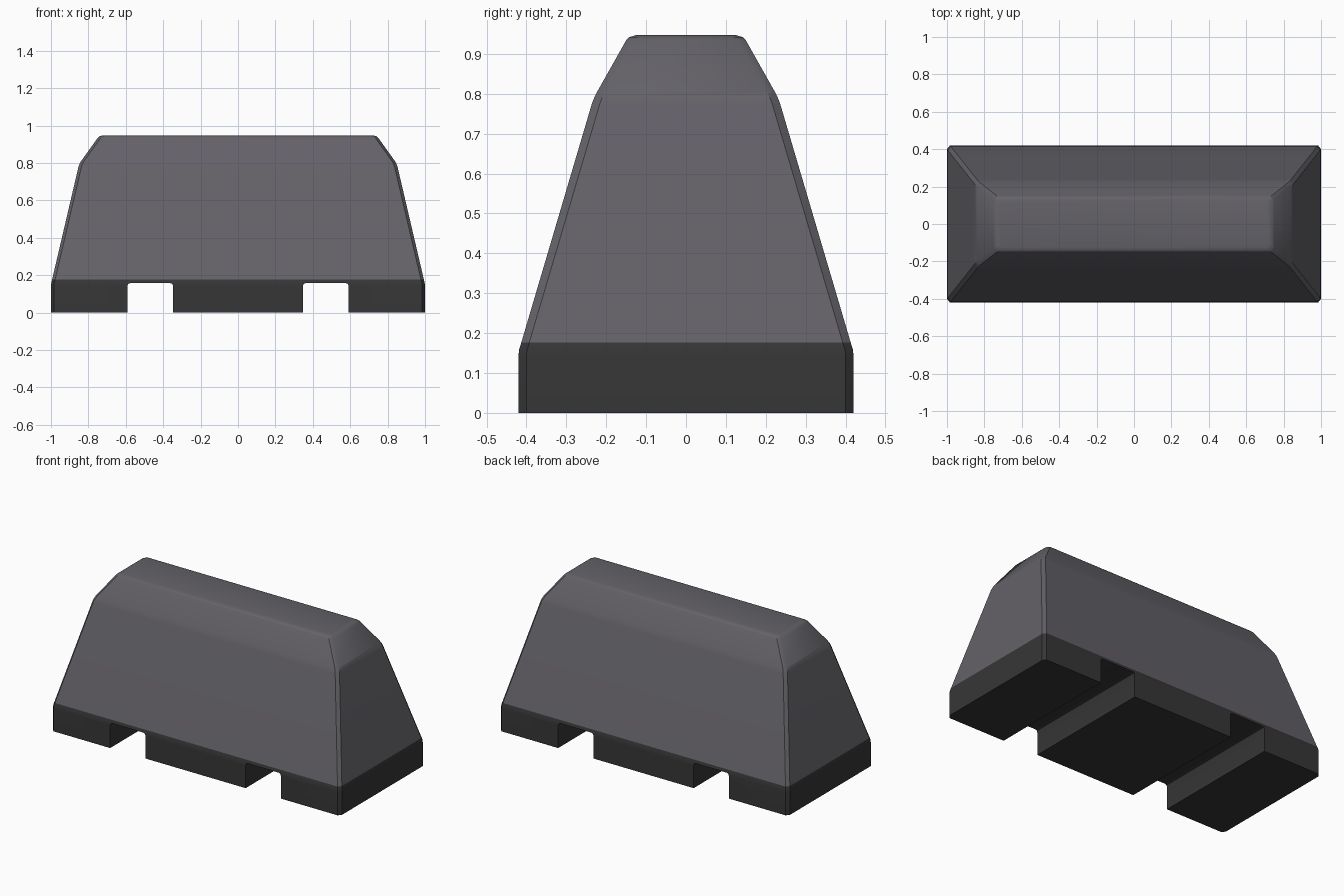
import bpy, bmesh, math

cube = bpy.data.objects.get("Cube")
if cube:
    bpy.data.objects.remove(cube, do_unlink=True)


def material(name, rgb):
    m = bpy.data.materials.new(name)
    m.use_nodes = True
    colour = (*rgb, 1)
    m.diffuse_color = colour
    bsdf = m.node_tree.nodes["Principled BSDF"]
    bsdf.inputs["Base Color"].default_value = colour
    return m


grey = material("warm grey", (0.127, 0.122, 0.138))
dark = material("dark rubber", (0.037, 0.037, 0.037))


def loft(name, rings, mats):
    """Closed solid through rings of points of equal length."""
    bm = bmesh.new()
    loops = [[bm.verts.new(p) for p in ring] for ring in rings]
    for low, high in zip(loops, loops[1:]):
        n = len(low)
        for i in range(n):
            j = (i + 1) % n
            bm.faces.new((low[i], low[j], high[j], high[i]))
    bm.faces.new(loops[0][::-1])
    bm.faces.new(loops[-1])
    bmesh.ops.recalc_face_normals(bm, faces=bm.faces)
    mesh = bpy.data.meshes.new(name)
    bm.to_mesh(mesh)
    bm.free()
    for m in mats:
        mesh.materials.append(m)
    obj = bpy.data.objects.new(name, mesh)
    bpy.context.collection.objects.link(obj)
    return obj


def chamfered_rectangle(hx, hy, z, cx=0.016, cy=0.02):
    quarter = [(hx, hy - cy), (hx - cx, hy)]
    ring = []
    for sx, sy in ((1, 1), (-1, 1), (-1, -1), (1, -1)):
        corner = [(sx * x, sy * y, z) for x, y in quarter]
        ring += corner if sx * sy > 0 else corner[::-1]
    return ring


# Tapered block: half length, half depth and height of each level
SEAM = 0.176
levels = [(1, 0.42, 0), (1, 0.42, 0.145), (0.998, 0.418, 0.16),
          (0.994, 0.413, SEAM), (0.854, 0.236, 0.775), (0.849, 0.23, 0.79),
          (0.84, 0.221, 0.808), (0.75, 0.15, 0.934), (0.742, 0.142, 0.942),
          (0.724, 0.125, 0.947)]
block = loft("barrier_block", [chamfered_rectangle(*l) for l in levels], [grey, dark])
for face in block.data.polygons:
    face.material_index = int(face.center.z < SEAM)

# Two lifting slots with chamfered ceilings, cut through the foot
profile = [(-0.122, -0.1), (0.122, -0.1), (0.122, 0.143), (0.118, 0.153),
           (0.108, 0.157), (-0.108, 0.157), (-0.118, 0.153), (-0.122, 0.143)]
bpy.context.view_layer.objects.active = block
for side in (-1, 1):
    cutter = loft("slot_cutter", [[(x + side * 0.469, y, z) for x, z in profile]
                                  for y in (-0.6, 0.6)], [grey, dark])
    cutter.hide_render = True
    for face in cutter.data.polygons:
        face.material_index = 1
    cut = block.modifiers.new("slot", 'BOOLEAN')
    cut.operation = 'DIFFERENCE'
    cut.solver = 'EXACT'
    cut.object = cutter
    bpy.ops.object.modifier_apply(modifier=cut.name)
    bpy.data.objects.remove(cutter, do_unlink=True)

# Soft bends, crisp corners
bpy.ops.object.select_all(action='DESELECT')
block.select_set(True)
bpy.ops.object.shade_smooth_by_angle(angle=math.radians(32))
